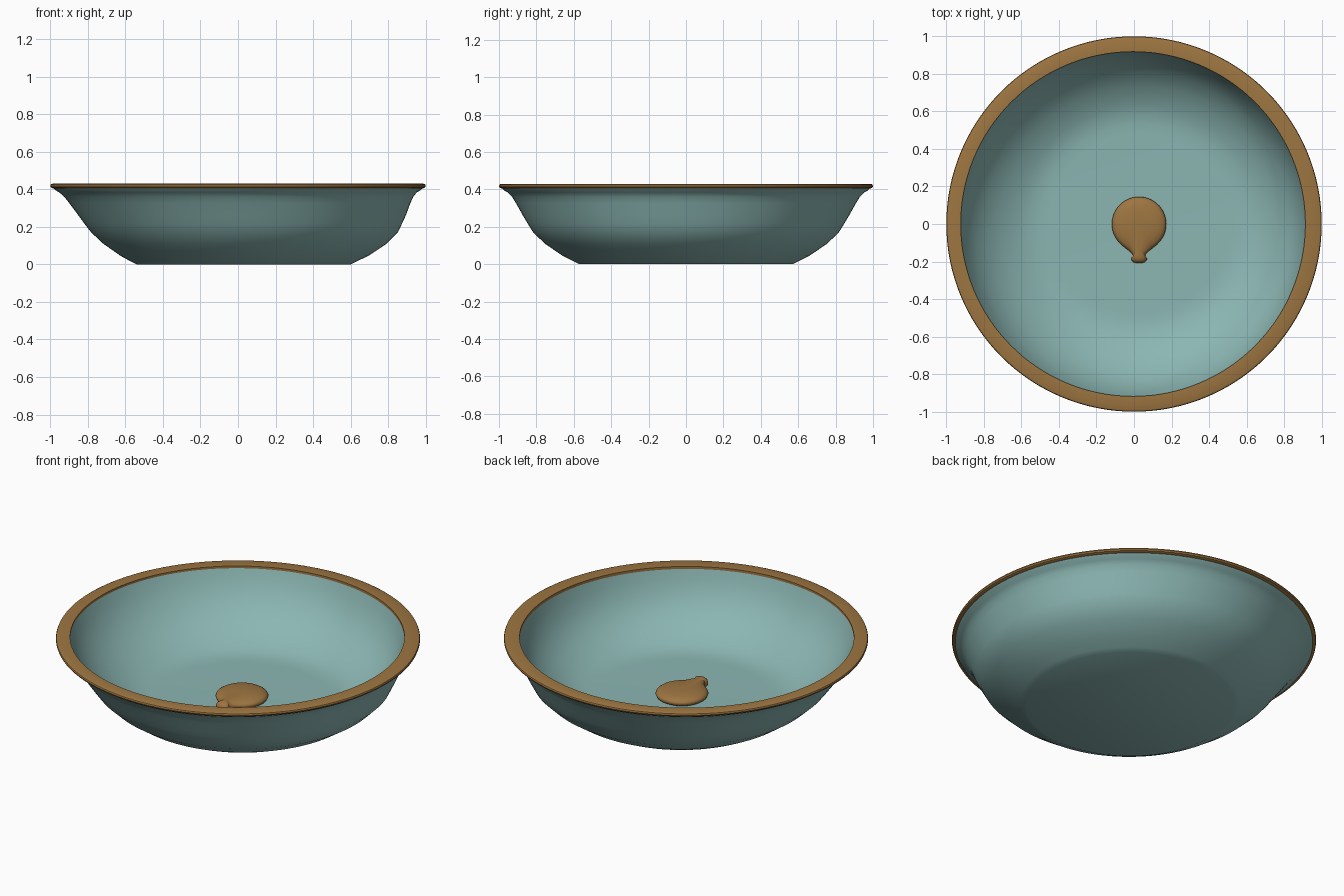
import bpy, bmesh, math

if "Cube" in bpy.data.objects:
    bpy.data.objects.remove(bpy.data.objects["Cube"])

SEG = 128


def material(name, rgb):
    m = bpy.data.materials.new(name)
    m.diffuse_color = (*rgb, 1)
    m.use_nodes = True
    m.node_tree.nodes["Principled BSDF"].inputs["Base Color"].default_value = m.diffuse_color
    return m


teal = material("teal glaze", (0.26, 0.47, 0.45))
brown = material("brown trim", (0.34, 0.18, 0.053))


def loft(name, rings, mat, angle, cap=True, closed=False):
    """Skin a list of equal-length point rings."""
    bm = bmesh.new()
    loops = [[bm.verts.new(p) for p in ring] for ring in rings]
    pairs = list(zip(loops, loops[1:]))
    if closed:
        pairs.append((loops[-1], loops[0]))
    for a, b in pairs:
        n = len(a)
        for i in range(n):
            j = (i + 1) % n
            bm.faces.new((a[i], a[j], b[j], b[i]))
    if cap and not closed:
        bm.faces.new(loops[0])
        bm.faces.new(loops[-1])
    bmesh.ops.recalc_face_normals(bm, faces=bm.faces)
    me = bpy.data.meshes.new(name)
    bm.to_mesh(me)
    bm.free()
    ob = bpy.data.objects.new(name, me)
    bpy.context.collection.objects.link(ob)
    me.materials.append(mat)
    bpy.ops.object.select_all(action='DESELECT')
    ob.select_set(True)
    bpy.context.view_layer.objects.active = ob
    bpy.ops.object.shade_smooth_by_angle(angle=math.radians(angle))
    return ob


def circle(r, z, cx=0):
    return [(cx + r * math.cos(2 * math.pi * i / SEG),
             r * math.sin(2 * math.pi * i / SEG), z) for i in range(SEG)]


# bowl body: outside from foot to rim, then inside down to the floor
# (radius, height, sideways shift of the ring)
body = [(0.57, 0.0, 0.03), (0.60, 0.015, 0.03), (0.66, 0.045, 0.035),
        (0.755, 0.11, 0.037), (0.817, 0.17, 0.035), (0.845, 0.215, 0.028),
        (0.872, 0.26, 0.022), (0.908, 0.325, 0.01), (0.93, 0.36, 0.004),
        (0.952, 0.383, 0), (0.975, 0.396, 0), (0.985, 0.41, 0),
        (0.92, 0.42, -0.005), (0.90, 0.36, 0), (0.865, 0.285, 0.008),
        (0.81, 0.21, 0.018), (0.735, 0.145, 0.025), (0.64, 0.09, 0.03),
        (0.58, 0.07, 0.03), (0.53, 0.062, 0.03), (0.48, 0.06, 0.03)]
loft("bowl", [circle(*p) for p in body], teal, 28)

# flat brown rim band
rim = [(0.918, 0.408, -0.005), (0.985, 0.404, 0), (0.997, 0.410, 0),
       (1.0, 0.418, 0), (0.997, 0.426, 0), (0.988, 0.430, 0),
       (0.918, 0.428, -0.005)]
loft("rim_band", [circle(*p) for p in rim], brown, 35, closed=True)

# pear-shaped plug: round head, tapering neck and small end knob
half = [(0.145 * math.cos(math.radians(a)), 0.145 * math.sin(math.radians(a)))
        for a in range(82, -41, -8)]
half += [(0.095, -0.11), (0.07, -0.13), (0.047, -0.148), (0.034, -0.163),
         (0.033, -0.173), (0.041, -0.181), (0.041, -0.192), (0.031, -0.203),
         (0.015, -0.208)]
outline = half + [(-x, y) for x, y in reversed(half)]
layers = [(0.85, 0.058), (0.96, 0.068), (1.0, 0.08), (0.97, 0.09),
          (0.88, 0.099), (0.7, 0.106), (0.45, 0.111), (0.2, 0.113)]
loft("drain_plug", [[(0.027 + x * s, y * (s if y > -0.14 else 0.8 + 0.2 * s), z)
                     for x, y in outline] for s, z in layers], brown, 50)
